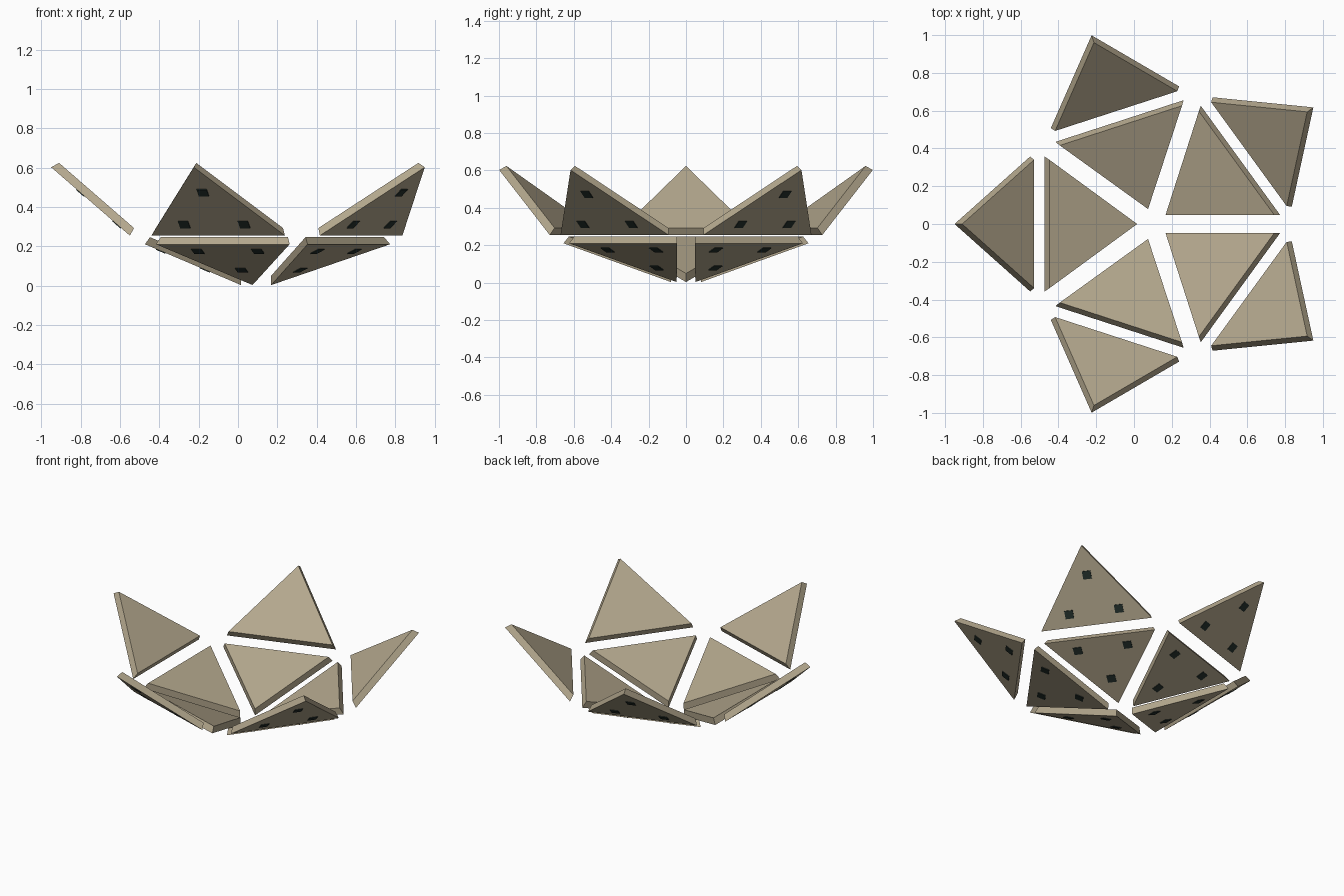
import bpy
import bmesh
from math import radians, hypot
from mathutils import Matrix, Vector

if "Cube" in bpy.data.objects:
    bpy.data.objects.remove(bpy.data.objects["Cube"], do_unlink=True)


def make_material(name, colour):
    mat = bpy.data.materials.new(name)
    mat.use_nodes = True
    mat.diffuse_color = (*colour, 1)
    mat.node_tree.nodes["Principled BSDF"].inputs["Base Color"].default_value = (*colour, 1)
    return mat


TAN = make_material("tan panel", (0.45, 0.385, 0.265))
DARK = make_material("dark green pad", (0.018, 0.03, 0.025))

HALF_BASE, HEIGHT = 0.357, 0.53
THICK, INSET = 0.043, 0.009
PAD, PAD_DEPTH = 0.054, 0.004
PAD_SPOTS = [(0.088, -0.16), (0.088, 0.16), (0.333, 0)]
CENTRE = Vector((0.10, 0, 0))


def panel_mesh():
    """Tapered triangular slab with its base along y and its tip toward +x."""
    bm = bmesh.new()
    outline = [(0, -HALF_BASE), (HEIGHT, 0), (0, HALF_BASE)]
    inradius = HALF_BASE * HEIGHT / (HALF_BASE + hypot(HALF_BASE, HEIGHT))
    k = 1 - INSET / inradius
    low = [bm.verts.new((x, y, 0)) for x, y in outline]
    high = [bm.verts.new((inradius + (x - inradius) * k, y * k, THICK)) for x, y in outline]
    bm.faces.new(low[::-1])
    bm.faces.new(high)
    for i in range(3):
        j = (i + 1) % 3
        bm.faces.new((low[i], low[j], high[j], high[i]))
    # Small square pads near the corners of the underside
    for x, y in PAD_SPOTS:
        place = Matrix.Translation((x, y, 0)) @ Matrix.Diagonal((PAD, PAD, PAD_DEPTH * 2, 1))
        pad = bmesh.ops.create_cube(bm, size=1, matrix=place)
        for face in {f for v in pad["verts"] for f in v.link_faces}:
            face.material_index = 1
    bmesh.ops.recalc_face_normals(bm, faces=bm.faces[:])
    mesh = bpy.data.meshes.new("triangle_panel")
    bm.to_mesh(mesh)
    bm.free()
    mesh.materials.append(TAN)
    mesh.materials.append(DARK)
    return mesh


def place_ring(name, mesh, radius, height, along):
    """Five copies; along is the radial and vertical slope from base to tip."""
    x_axis = Vector((along[0], 0, along[1])).normalized()
    z_axis = Vector((-abs(x_axis.z), 0, abs(x_axis.x)))
    y_axis = z_axis.cross(x_axis)
    tilt = Matrix((x_axis, y_axis, z_axis)).transposed().to_4x4()
    for i in range(5):
        obj = bpy.data.objects.new(f"{name}_{i + 1}", mesh)
        bpy.context.collection.objects.link(obj)
        spin = Matrix.Rotation(radians(36 + 72 * i), 4, "Z")
        obj.matrix_world = (Matrix.Translation(CENTRE) @ spin
                            @ Matrix.Translation((radius, 0, height)) @ tilt)


panel = panel_mesh()
# Shallow inner ring pointing to the middle, steeper outer ring pointing away
place_ring("inner_panel", panel, 0.573, 0.21, (-0.92, -0.391))
place_ring("outer_panel", panel, 0.65, 0.254, (0.755, 0.656))
